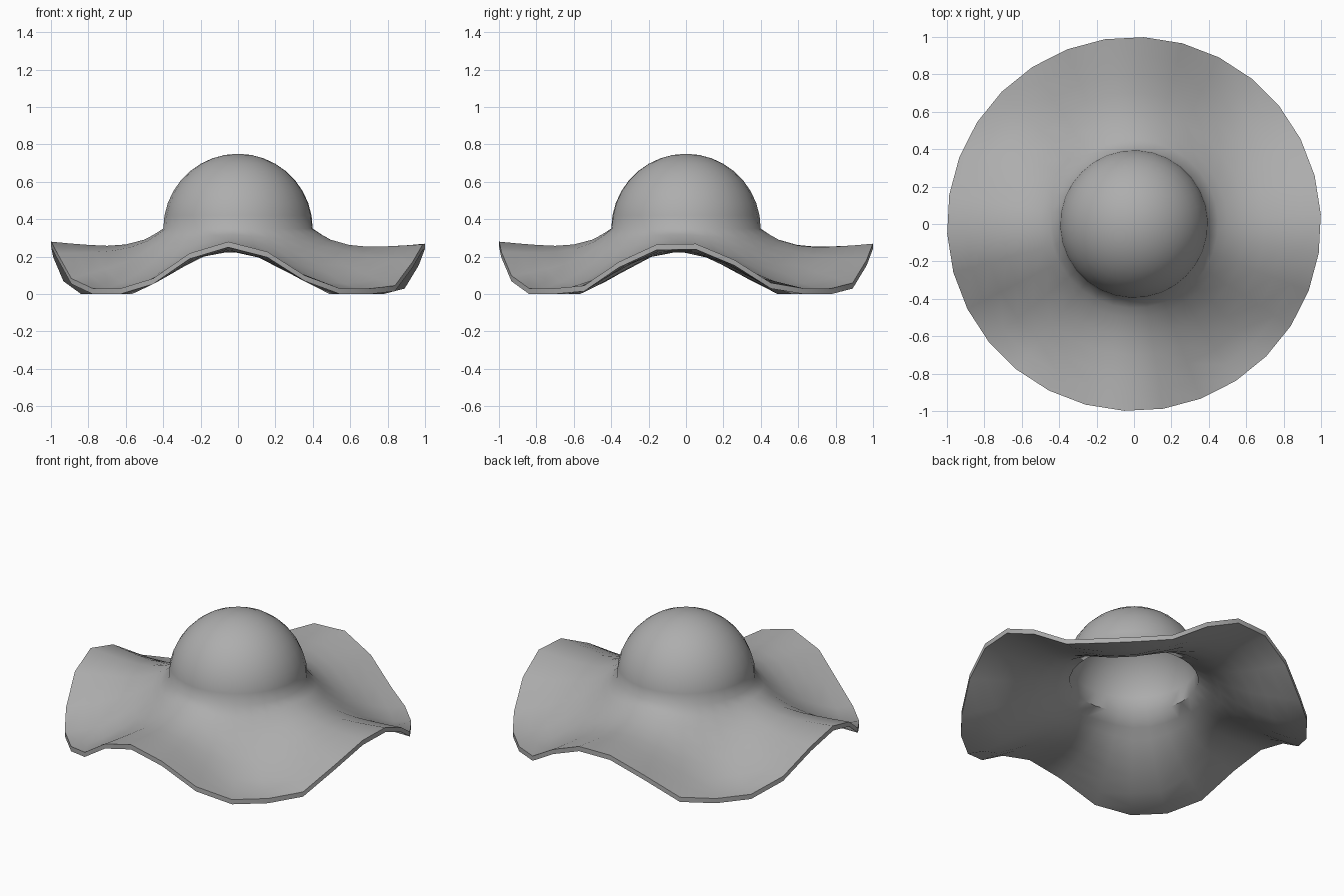
import bpy, bmesh, math

if "Cube" in bpy.data.objects:
    bpy.data.objects.remove(bpy.data.objects["Cube"])

SIDES = 30
THICK = 0.03
CROWN_R, CROWN_Z = 0.4, 0.35
# brim section: radius and mean height
BRIM = [(0.40, 0.35), (0.45, 0.305), (0.50, 0.265), (0.60, 0.212),
        (0.70, 0.178), (0.80, 0.156), (0.90, 0.137), (1.0, 0.12)]


def brim_height(r, mean, a):
    # four waves, slightly off centre, that grow towards the rim and flatten where the hat rests
    b = math.atan2(r * math.sin(a) + 0.045, r * math.cos(a) + 0.045)
    wave = 0.16 * (r - 0.4) / 0.6 * math.cos(4 * b)
    return max(THICK, mean + wave)


bm = bmesh.new()


def ring(r, height):
    angles = [math.radians(3) + 2 * math.pi * i / SIDES for i in range(SIDES)]
    return [bm.verts.new((r * math.cos(a), r * math.sin(a), height(a))) for a in angles]


def bridge(a, b):
    for i in range(SIDES):
        j = (i + 1) % SIDES
        bm.faces.new((a[i], a[j], b[j], b[i]))


def shell(inset):
    # domed crown from the top down, then the wavy brim
    radius = CROWN_R - inset
    pole = bm.verts.new((0, 0, CROWN_Z + radius))
    rings = []
    for k in range(1, 9):
        t = math.pi / 2 * k / 9
        r, z = radius * math.sin(t), CROWN_Z + radius * math.cos(t)
        rings.append(ring(r, lambda a, z=z: z))
    for n, (r, mean) in enumerate(BRIM):
        rr = r - inset if n == 0 else r
        rings.append(ring(rr, lambda a, r=r, m=mean: brim_height(r, m, a) - inset))
    for i in range(SIDES):
        bm.faces.new((pole, rings[0][i], rings[0][(i + 1) % SIDES]))
    for a, b in zip(rings, rings[1:]):
        bridge(a, b)
    return rings[-1]


# outer and inner surfaces joined by the rim edge
bridge(shell(0), shell(THICK))
bmesh.ops.recalc_face_normals(bm, faces=bm.faces)

mesh = bpy.data.meshes.new("sun_hat")
bm.to_mesh(mesh)
bm.free()
hat = bpy.data.objects.new("sun_hat", mesh)
bpy.context.collection.objects.link(hat)

# darker grey felt
felt = bpy.data.materials.new("grey_felt")
felt.diffuse_color = (0.42, 0.42, 0.42, 1)
felt.use_nodes = True
felt.node_tree.nodes["Principled BSDF"].inputs["Base Color"].default_value = felt.diffuse_color
mesh.materials.append(felt)

bpy.context.view_layer.objects.active = hat
hat.select_set(True)
bpy.ops.object.shade_smooth_by_angle(angle=math.radians(62))
